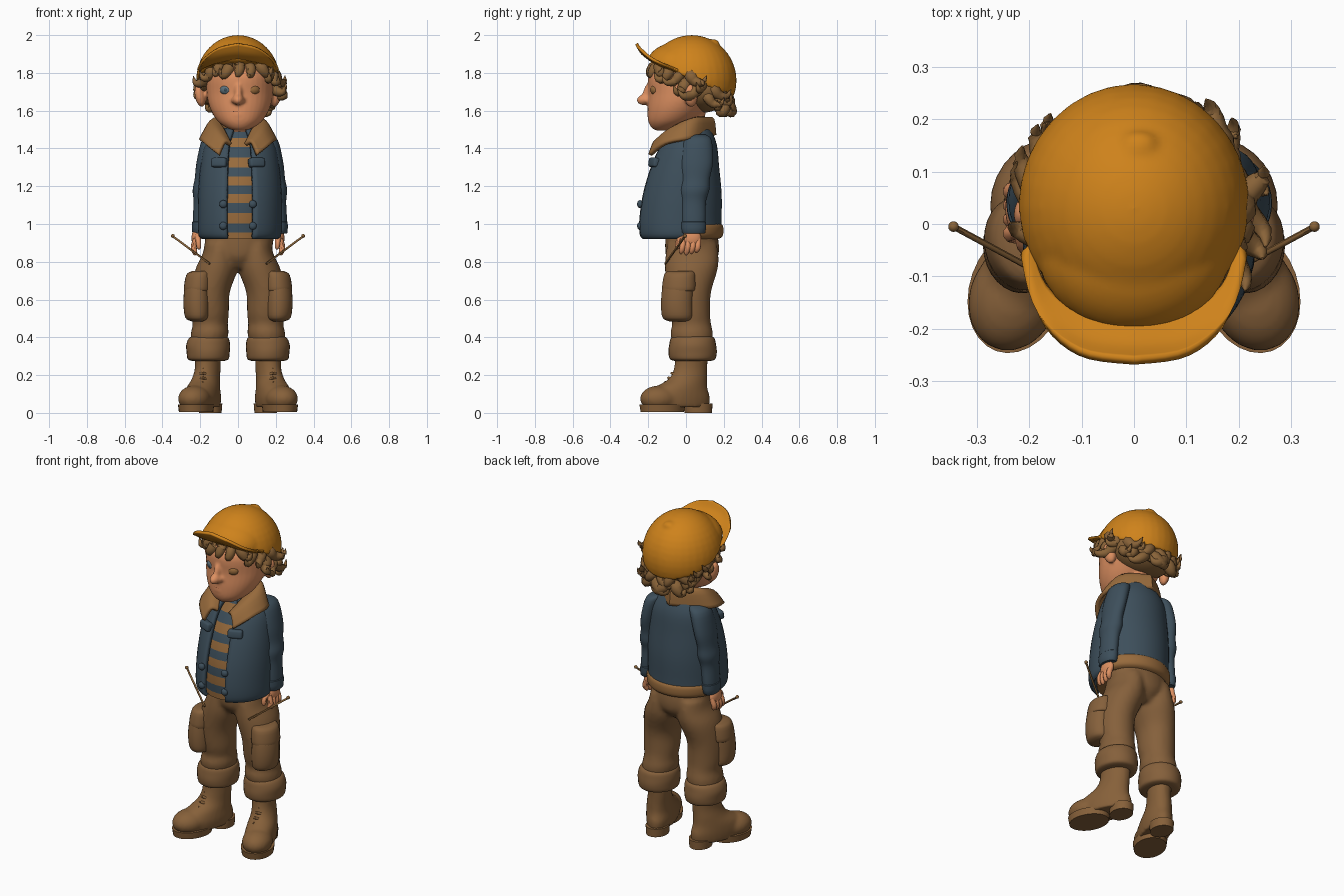
import bpy, bmesh, math, random
from mathutils import Vector, Matrix, Euler

random.seed(4)
if "Cube" in bpy.data.objects:
    bpy.data.objects.remove(bpy.data.objects["Cube"], do_unlink=True)

def material(name, *rgb):
    mat = bpy.data.materials.new(name)
    mat.use_nodes = True
    mat.diffuse_color = (*rgb, 1)
    shader = mat.node_tree.nodes["Principled BSDF"]
    shader.inputs["Base Color"].default_value = (*rgb, 1)
    shader.inputs["Roughness"].default_value = .8
    return mat

CAP = material("cap orange", .62, .225, .011)
SKIN = material("skin", .73, .28, .12)
LIP = material("lip", .62, .21, .09)
HAIR = material("hair brown", .25, .125, .04)
DENIM = material("denim blue", .047, .078, .105)
FLEECE = material("fleece tan", .31, .145, .045)
TROUSER = material("trouser brown", .235, .117, .044)
BOOT = material("boot brown", .24, .118, .042)
IRIS = material("eye blue", .11, .16, .19)
SIDES = ((1, "left"), (-1, "right"))

# ---- helpers ----
def finish(name, bm, mats, side=1, shell=0):
    for v in bm.verts:
        v.co.x *= side
    bmesh.ops.recalc_face_normals(bm, faces=bm.faces)
    mesh = bpy.data.meshes.new(name)
    bm.to_mesh(mesh)
    bm.free()
    for mat in mats if isinstance(mats, tuple) else (mats,):
        mesh.materials.append(mat)
    mesh.polygons.foreach_set("use_smooth", [True] * len(mesh.polygons))
    mesh.set_sharp_from_angle(angle=math.radians(45))
    obj = bpy.data.objects.new(name, mesh)
    bpy.context.collection.objects.link(obj)
    if shell:
        thick = obj.modifiers.new("thickness", "SOLIDIFY")
        thick.thickness, thick.offset = shell, 0
    return obj

def fuse(parts, voxel):
    """Blend overlapping parts into the first one as a single soft skin."""
    with bpy.context.temp_override(active_object=parts[0], object=parts[0],
                                   selected_objects=parts, selected_editable_objects=parts):
        bpy.ops.object.join()
    remesh = parts[0].modifiers.new("blend", "REMESH")
    remesh.mode, remesh.voxel_size, remesh.use_smooth_shade = "VOXEL", voxel, True
    parts[0].modifiers.new("soften", "SMOOTH").iterations = 5

def spline(keys, steps):
    out = []
    for i in range(len(keys) - 1):
        quad = [keys[min(max(i + k, 0), len(keys) - 1)] for k in (-1, 0, 1, 2)]
        for s in range(steps):
            t = s / steps
            out.append(tuple(b + t / 2 * (c - a + t * (2*a - 5*b + 4*c - d + t * (3*(b - c) + d - a)))
                             for a, b, c, d in zip(*quad)))
    return out + [tuple(keys[-1])]

def skin_rings(rings, closed=True):
    bm = bmesh.new()
    rows = [[bm.verts.new(p) for p in ring] for ring in rings]
    count = len(rows[0])
    for low, high in zip(rows, rows[1:]):
        for i in range(count if closed else count - 1):
            j = (i + 1) % count
            bm.faces.new((low[i], low[j], high[j], high[i]))
    if closed:
        bm.faces.new(rows[0])
        bm.faces.new(rows[-1])
    return bm

def loft(name, mat, keys, side=1, steps=4, n=28, turn=0, gap=None, shell=0, shift=0):
    """Level elliptical rings (x, y, z, rx, ry); a gap leaves the front open."""
    rings = []
    for x, y, z, rx, ry in spline(keys, steps):
        ring = []
        for i in range(n):
            a = 2 * math.pi * i / n if gap is None else gap + 2 * (math.pi - gap) * i / (n - 1)
            p = Vector((rx * math.sin(a), -ry * math.cos(a), 0))
            ring.append(Matrix.Rotation(turn, 3, "Z") @ p + Vector((x + shift, y, z)))
        rings.append(ring)
    return finish(name, skin_rings(rings, gap is None), mat, side, shell)

def tube(name, mat, keys, side=1, steps=3, n=8):
    """Round tube through points (x, y, z, radius)."""
    path, rings = spline(keys, steps), []
    for i, (x, y, z, r) in enumerate(path):
        ahead, behind = path[min(i + 1, len(path) - 1)], path[max(i - 1, 0)]
        along = (Vector(ahead[:3]) - Vector(behind[:3])).normalized()
        u = along.cross(Vector((.3, .8, .5))).normalized()
        v = along.cross(u)
        angles = [2 * math.pi * k / n for k in range(n)]
        rings.append([Vector((x, y, z)) + r * (u * math.cos(a) + v * math.sin(a)) for a in angles])
    return finish(name, skin_rings(rings), mat, side)

def patch(name, mat, rows, shell):
    """Symmetric sheet through half rows that end on the centre line."""
    full = []
    for row in rows:
        half = spline(row, 5)
        full.append(half + [(-x, y, z) for x, y, z in reversed(half[:-1])])
    sheet = [list(line) for line in zip(*[spline(line, 4) for line in zip(*full)])]
    return finish(name, skin_rings(sheet, False), mat, 1, shell)

def blob(name, mat, loc, size, side=1, rot=(0, 0, 0), cut=None):
    bm = bmesh.new()
    place = Matrix.LocRotScale(Vector(loc), Euler(rot), Vector(size))
    bmesh.ops.create_uvsphere(bm, u_segments=32, v_segments=20, radius=1, matrix=place)
    if cut:
        parts = bm.verts[:] + bm.edges[:] + bm.faces[:]
        bmesh.ops.bisect_plane(bm, geom=parts, plane_co=cut[0], plane_no=cut[1], clear_inner=True)
        bmesh.ops.holes_fill(bm, edges=[e for e in bm.edges if e.is_boundary])
    return finish(name, bm, mat, side)

def pad(name, mat, loc, size, side, rot):
    bm = bmesh.new()
    bmesh.ops.create_cube(bm, size=1, matrix=Matrix.LocRotScale(Vector(loc), Euler(rot), Vector(size)))
    bmesh.ops.bevel(bm, geom=bm.edges[:], offset=.012, segments=3, profile=.5, affect="EDGES")
    return finish(name, bm, mat, side)

# ---- boots, trouser legs, pockets, sleeves, hands and sticks ----
trousers = [loft("trousers", TROUSER, [(0, .03, .765, .05, .09), (.003, .032, .82, .14, .135),
            (.006, .032, .89, .18, .143), (.01, .025, 1, .178, .13)])]
face = [loft("head", SKIN, [(.01, -.13, 1.495, .025, .025), (.01, -.115, 1.507, .065, .065),
        (.01, -.08, 1.545, .118, .12), (.01, -.045, 1.61, .157, .158), (.01, -.01, 1.69, .176, .188),
        (.01, 0, 1.8, .172, .195), (.01, .02, 1.88, .11, .13)], n=36)]
for side, label in SIDES:
    def named(part):
        return label + "_" + part
    toe_out = .34
    boot = loft(named("boot"), BOOT, [(.19, -.05, .03, .08, .18), (.19, -.05, .08, .085, .185),
         (.185, -.03, .13, .08, .15), (.17, .01, .18, .07, .105), (.16, .025, .24, .065, .09),
         (.16, .03, .32, .067, .09)], side, turn=toe_out)
    cap = blob(named("toe_cap"), BOOT, (.23, -.14, .075), (.085, .105, .07), side, (0, 0, toe_out))
    fuse([boot, cap], .01)
    loft(named("sole"), BOOT, [(.222, -.125, .005, .087, .118), (.222, -.125, .045, .092, .125)],
         side, 1, turn=toe_out)
    loft(named("heel"), BOOT, [(.147, .065, 0, .06, .073), (.147, .065, .05, .064, .075)], side, 1)
    for k in range(4):
        y, z = -.105 + .018 * k, .16 + .025 * k
        tube(named("boot_lace"), BOOT, [(.15, y + .03, z - .02, .007), (.185, y - .005, z, .008),
             (.225, y + .04, z - .02, .007)], side)

    trousers.append(loft(named("trouser_leg"), TROUSER, [(.095, .032, .9, .082, .13),
         (.1, .032, .84, .088, .14), (.114, .028, .76, .112, .14), (.145, .015, .64, .102, .118),
         (.148, .02, .53, .1, .108), (.147, .03, .47, .093, .103), (.15, .03, .42, .1, .113),
         (.158, .035, .35, .09, .1)], side))
    loft(named("trouser_cuff"), TROUSER, [(.158, .035, .275, .085, .095), (.158, .035, .285, .108, .12),
         (.158, .035, .32, .114, .128), (.158, .035, .36, .116, .124), (.155, .035, .395, .105, .115),
         (.155, .035, .41, .08, .09)], side)
    loft(named("cargo_pocket"), TROUSER, [(.215, -.04, .485, .03, .05), (.218, -.045, .505, .06, .08),
         (.22, -.048, .58, .068, .085), (.218, -.043, .67, .063, .082), (.21, -.038, .72, .05, .07)],
         side, turn=-.2)
    loft(named("pocket_flap"), TROUSER, [(.213, -.038, .645, .06, .075), (.216, -.038, .655, .07, .09),
         (.208, -.033, .73, .065, .084), (.2, -.028, .75, .045, .07)], side, turn=-.2)

    loft(named("sleeve"), DENIM, [(.12, .06, 1.475, .03, .04), (.15, .06, 1.445, .05, .075),
         (.18, .055, 1.33, .049, .088), (.192, .05, 1.24, .047, .076), (.196, .045, 1.18, .054, .078),
         (.2, .04, 1.12, .045, .066), (.208, .04, 1.03, .041, .064), (.213, .04, .96, .036, .058)],
         side, shift=.01 * side)
    loft(named("sleeve_cuff"), DENIM, [(.213, .04, .95, .03, .05), (.213, .04, .955, .039, .062),
         (.21, .04, 1.01, .043, .067), (.21, .04, 1.015, .03, .05)], side, 2, shift=.01 * side)
    blob(named("palm"), SKIN, (.222, .03, .925), (.024, .05, .05), side)
    for k in range(4):
        y = -.015 + .027 * k
        tip = .835 + .006 * abs(k - 1)
        tube(named("finger"), SKIN, [(.222, y, .92, .015), (.235, y - .003, .88, .016),
             (.228, y - .01, tip + .012, .013), (.224, y - .01, tip, .004)], side)
    tube(named("thumb"), SKIN, [(.215, -.005, .94, .016), (.21, -.04, .91, .015),
         (.207, -.045, .875, .012), (.207, -.045, .866, .004)], side)
    tube(named("stick"), HAIR, [(.15, -.11, .79, .006), (.345, -.005, .935, .006)], side)
    blob(named("stick_knob"), HAIR, (.345, -.005, .937), (.01, .01, .01), side)

    # jacket trimmings, ears and nostrils
    pad(named("chest_pocket_flap"), DENIM, (.098, -.165, 1.325), (.085, .045, .05), side, (-.15, 0, .4))
    for z in (1.105, .99):
        blob(named("jacket_button"), DENIM, (.078, -.243, z), (.021, .016, .021), side)
    face += [blob(named("ear"), SKIN, (.2, .025, 1.68), (.028, .038, .062), side, (.15, .15, .3)),
             blob(named("nostril"), SKIN, (.021, -.205, 1.655), (.017, .025, .016), side)]

# ---- shirt and jacket ----
fuse(trousers, .013)
shirt = loft("striped_shirt", (DENIM, FLEECE), [(.01, -.03, .92, .18, .183), (.01, -.03, 1.11, .188, .187),
             (.01, -.01, 1.3, .175, .155), (.01, .02, 1.49, .085, .075)])
for poly in shirt.data.polygons:
    poly.material_index = 1 - int((poly.center.z - .92) * 12 / .57) % 2
loft("jacket_body", DENIM, [(.01, -.035, .93, .195, .198), (.01, -.035, .95, .21, .212),
     (.01, -.035, 1.03, .212, .213), (.01, -.025, 1.16, .21, .203), (.01, -.01, 1.3, .198, .175),
     (.01, .012, 1.42, .172, .14), (.01, .03, 1.5, .1, .09)], n=44, gap=.33, shell=.022)
loft("fleece_hem", FLEECE, [(.01, -.035, .925, .195, .2), (.01, -.035, .94, .221, .224),
     (.01, -.035, .985, .223, .226), (.01, -.035, 1, .21, .212)], n=36, gap=1.85, shell=.012)
patch("fleece_collar", FLEECE, [
    [(.04, -.14, 1.42), (.075, -.06, 1.49), (.1, .04, 1.55), (0, .115, 1.55)],
    [(.07, -.165, 1.43), (.125, -.08, 1.5), (.135, .04, 1.545), (0, .14, 1.55)],
    [(.1, -.19, 1.365), (.175, -.11, 1.425), (.185, .02, 1.45), (0, .15, 1.47)]], .022)

# ---- head and face ----
face += [loft("neck", SKIN, [(.01, .03, 1.42, .085, .08), (.01, .03, 1.5, .07, .07), (.01, .03, 1.62, .07, .075)]),
         blob("nose_tip", SKIN, (0, -.214, 1.66), (.029, .048, .03), 1, (.2, 0, 0)),
         blob("nose_bridge", SKIN, (.002, -.196, 1.695), (.021, .032, .065), 1, (-.3, 0, 0)),
         blob("lower_lip", SKIN, (.005, -.186, 1.578), (.04, .02, .014)),
         blob("chin", SKIN, (.005, -.15, 1.528), (.05, .037, .03))]
fuse(face, .008)
blob("upper_lip", LIP, (.005, -.187, 1.596), (.045, .016, .009))
blob("right_eye", IRIS, (-.065, -.166, 1.71), (.032, .022, .026), 1, (0, 0, -.35))
blob("right_pupil", DENIM, (-.065, -.18, 1.71), (.012, .011, .012))
blob("left_eye", FLEECE, (.083, -.166, 1.71), (.033, .022, .026), 1, (0, 0, .35))

# ---- hair: a back mass ringed with hooked curls ----
blob("back_hair", HAIR, (.01, .09, 1.71), (.19, .148, .12))

def curl(angle, z, size):
    swing = random.uniform(-.4, .4)
    def at(reach, rise, turn, radius):
        a = angle + turn * swing
        return (.01 + .19 * reach * math.sin(a), .025 - .205 * reach * math.cos(a), z + rise, radius * size)
    tip = 1.08 + .24 * math.sin(angle) ** 2
    tube("hair_curl", HAIR, [at(.8, .04, 0, .03), at(.98, .02, 0, .034), at(1.05, -.012, .5, .028),
         at(tip - .05, -.016, 1, .017), at(tip, .02, 1.3, .002)])

for layer in range(2):
    for k in range(20):
        angle = 2 * math.pi * (k + layer / 2) / 20
        front = math.cos(angle)
        if layer and front > .35:
            continue
        z = 1.755 + .06 * front + .05 * min(front, 0) - layer * .045
        curl(angle, z + random.uniform(-.012, .012), random.uniform(.8, 1.1))

# ---- cap: a deep crown running forward into a short upturned brim ----
rim = ((0, .03, 1.765), (0, .4, .92))
fuse([blob("cap_crown", CAP, (0, .03, 1.76), (.222, .238, .24), cut=rim),
      blob("cap_front", CAP, (0, -.05, 1.83), (.185, .163, .132), cut=rim),
      blob("cap_button", CAP, (.01, .155, 1.962), (.032, .026, .015), 1, (-.5, 0, 0))], .01)
patch("cap_brim", CAP, [
    [(.2, -.04, 1.81), (.17, -.12, 1.835), (.095, -.175, 1.862), (0, -.19, 1.875)],
    [(.208, -.05, 1.815), (.18, -.155, 1.86), (.1, -.22, 1.895), (0, -.235, 1.91)],
    [(.21, -.06, 1.815), (.182, -.175, 1.87), (.105, -.245, 1.93), (0, -.262, 1.955)]], .016)
